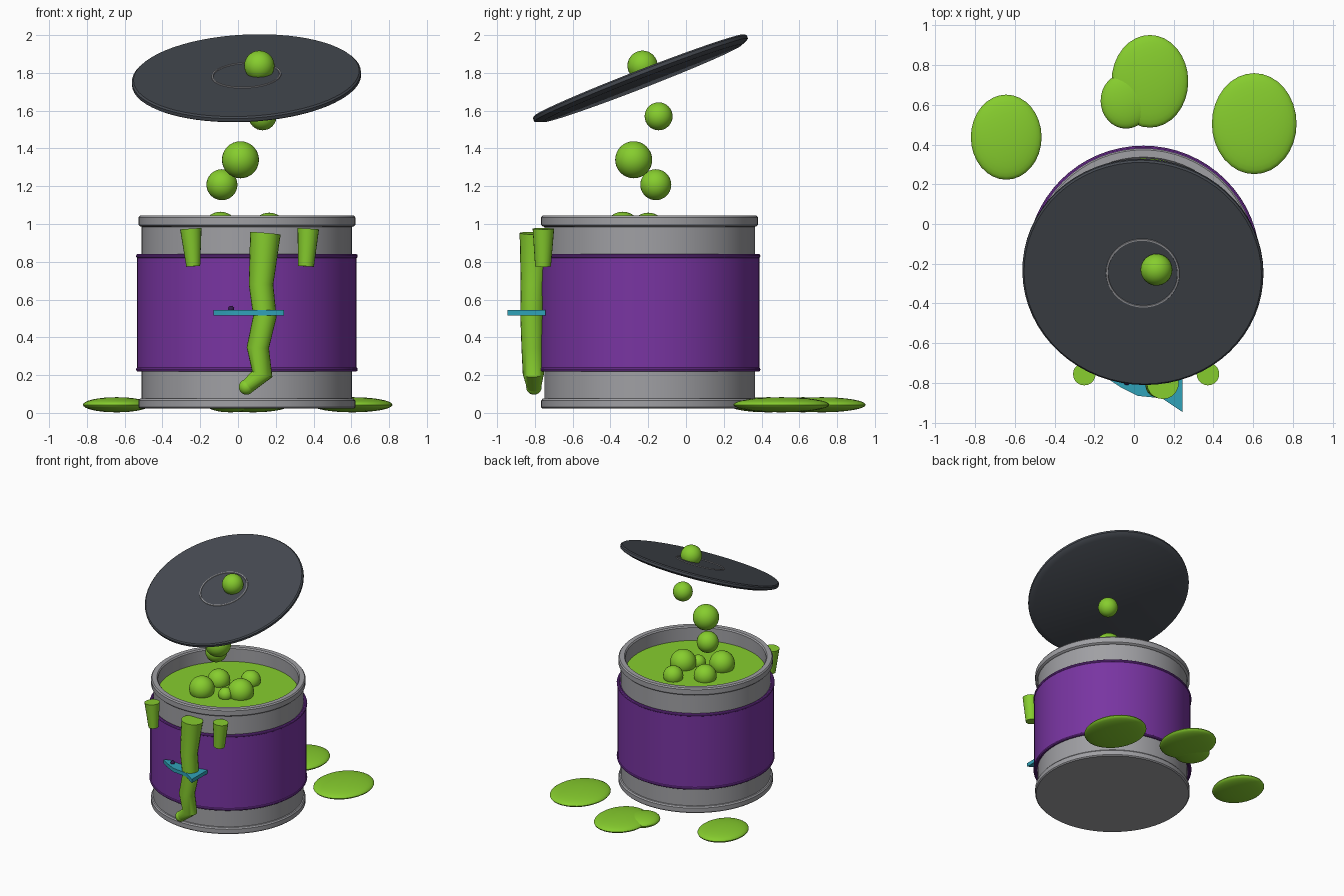
import bpy, bmesh, math
from mathutils import Matrix, Vector

if "Cube" in bpy.data.objects:
    bpy.data.objects.remove(bpy.data.objects["Cube"])

CX, CY = 0.047, -0.193      # drum axis


def material(name, rgb):
    m = bpy.data.materials.new(name)
    m.diffuse_color = (*rgb, 1)
    m.use_nodes = True
    m.node_tree.nodes["Principled BSDF"].inputs["Base Color"].default_value = m.diffuse_color
    return m


STEEL = material("grey steel", (0.35, 0.35, 0.37))
PURPLE = material("purple", (0.19, 0.035, 0.36))
DARK = material("dark lid grey", (0.06, 0.068, 0.082))
GREEN = material("slime green", (0.24, 0.61, 0.027))
TEAL = material("teal", (0.03, 0.36, 0.48))
INK = material("dark purple", (0.035, 0.01, 0.08))


def finish(name, bm, mat, matrix=None):
    bmesh.ops.recalc_face_normals(bm, faces=bm.faces)
    me = bpy.data.meshes.new(name)
    bm.to_mesh(me)
    bm.free()
    me.materials.append(mat)
    ob = bpy.data.objects.new(name, me)
    if matrix:
        ob.matrix_world = matrix
    bpy.context.collection.objects.link(ob)
    bpy.ops.object.select_all(action='DESELECT')
    ob.select_set(True)
    bpy.context.view_layer.objects.active = ob
    bpy.ops.object.shade_smooth_by_angle(angle=math.radians(35))
    return ob


def lathe(name, profile, mat, matrix, closed=False, n=64):
    """Spin (radius, height) points about z; closed joins last point to first."""
    bm = bmesh.new()
    vs = [bm.verts.new((r, 0, z)) for r, z in profile]
    es = [bm.edges.new(p) for p in zip(vs, vs[1:])]
    if closed:
        es.append(bm.edges.new((vs[-1], vs[0])))
    bmesh.ops.spin(bm, geom=vs + es, cent=(0, 0, 0), axis=(0, 0, 1),
                   angle=math.tau, steps=n)
    bmesh.ops.remove_doubles(bm, verts=bm.verts, dist=0.0005)
    return finish(name, bm, mat, matrix)


def blob(name, pos, size, mat=GREEN):
    """Ellipsoid with the given half sizes."""
    bm = bmesh.new()
    bmesh.ops.create_uvsphere(bm, u_segments=32, v_segments=16, radius=1)
    bmesh.ops.scale(bm, vec=size, verts=bm.verts)
    return finish(name, bm, mat, Matrix.Translation(pos))


def tube(name, points, n=20):
    """Flat-capped tube through (x, y, z, radius) points."""
    bm = bmesh.new()
    ps = [Vector(p[:3]) for p in points]
    rings = []
    for i, p in enumerate(ps):
        d = (ps[min(i + 1, len(ps) - 1)] - ps[max(i - 1, 0)]).normalized()
        side = Vector((0, 1, 0)).cross(d).normalized()
        front = d.cross(side)
        rings.append([bm.verts.new(p + points[i][3] * (
            side * math.cos(math.tau * k / n) + front * math.sin(math.tau * k / n)))
            for k in range(n)])
    for a, b in zip(rings, rings[1:]):
        for k in range(n):
            bm.faces.new((a[k], a[(k + 1) % n], b[(k + 1) % n], b[k]))
    bm.faces.new(rings[0])
    bm.faces.new(rings[-1])
    return finish(name, bm, GREEN)


# Drum: open shell with bevelled rims
drum = Matrix.Translation((CX, CY, 0))
lathe("drum_shell", [
    (0, 0.022), (0.566, 0.022), (0.574, 0.03), (0.574, 0.065), (0.566, 0.075),
    (0.557, 0.077), (0.557, 0.985), (0.566, 0.987), (0.574, 0.995),
    (0.574, 1.035), (0.566, 1.045), (0.53, 1.045), (0.522, 1.035),
    (0.522, 0.9)], STEEL, drum)

# Painted band with edge beads
lathe("purple_band", [(0.55, 0.23), (0.581, 0.23), (0.581, 0.83), (0.55, 0.83)],
      PURPLE, drum, True)
for z, name in ((0.23, "lower_band_bead"), (0.83, "upper_band_bead")):
    circle = [(0.575 + 0.012 * math.cos(math.tau * k / 10),
               z + 0.012 * math.sin(math.tau * k / 10)) for k in range(10)]
    lathe(name, circle, PURPLE, drum, True)

# Slime surface and bubbles: (right, depth, height, radius) along a diagonal
lathe("slime_surface", [(0, 0.93), (0.524, 0.93), (0.524, 0.90), (0, 0.90)], GREEN, drum)
s, c = math.sin(math.radians(35)), math.cos(math.radians(35))
for u, v, h, r in ((-0.196, -0.036, 0.04, 0.095), (-0.07, 0.145, 0.024, 0.085),
                   (0.093, -0.073, 0.032, 0.098), (0.167, 0.145, 0.024, 0.075),
                   (-0.02, -0.1, 0.02, 0.055)):
    blob("slime_bubble", (CX + c * u - s * v, CY + s * u + c * v, 0.93 + h), (r, r, r))

# Bubbles flying out of the drum
for x, y, z, r in ((0.113, -0.23, 1.838, 0.08), (0.13, -0.145, 1.57, 0.074),
                   (0.013, -0.277, 1.34, 0.098), (-0.085, -0.16, 1.208, 0.082)):
    blob("flying_bubble", (x, y, z), (r, r, r))

# Tilted lid with a thin ring
lid = (Matrix.Translation((0.045, -0.24, 1.768))
       @ Matrix.Rotation(math.radians(-2.8), 4, 'Y')
       @ Matrix.Rotation(math.radians(21.2), 4, 'X'))
lathe("lid", [(0, 0.02), (0.598, 0.02), (0.607, 0.012), (0.607, -0.006),
              (0.598, -0.012), (0.565, -0.025), (0, -0.025)], DARK, lid)
lathe("lid_ring", [(0.186, 0.018), (0.184, 0.025), (0.176, 0.025), (0.174, 0.018)],
      STEEL, lid, True)

# Drips on the front
tube("long_drip", [(0.145, -0.80, 0.95, 0.081), (0.122, -0.81, 0.68, 0.065),
                   (0.142, -0.815, 0.51, 0.062), (0.105, -0.812, 0.345, 0.059),
                   (0.128, -0.808, 0.205, 0.056), (0.045, -0.805, 0.135, 0.038)])
blob("drip_tip", (0.045, -0.805, 0.137), (0.041, 0.041, 0.041))
tube("left_drip", [(-0.25, -0.755, 0.975, 0.057), (-0.237, -0.757, 0.776, 0.037)])
tube("right_drip", [(0.372, -0.755, 0.975, 0.057), (0.36, -0.757, 0.776, 0.042)])

# Flat fish caught in the slime
outline = [(-0.13, -0.78), (-0.07, -0.82), (0.02, -0.865), (0.14, -0.877),
           (0.243, -0.945), (0.243, -0.745), (0.14, -0.76), (0.02, -0.745), (-0.07, -0.75)]
bm = bmesh.new()
face = bm.faces.new([bm.verts.new((x, y, 0.516)) for x, y in outline])
up = bmesh.ops.extrude_face_region(bm, geom=[face])["geom"]
bmesh.ops.translate(bm, vec=(0, 0, 0.03),
                    verts=[g for g in up if isinstance(g, bmesh.types.BMVert)])
finish("fish_body", bm, TEAL)
blob("fish_eye", (-0.036, -0.795, 0.55), (0.016, 0.016, 0.016), INK)

# Puddles on the ground behind the drum
for x, y, rx, ry in ((-0.643, 0.437, 0.178, 0.214), (0.08, 0.718, 0.193, 0.233),
                     (-0.04, 0.62, 0.128, 0.14), (0.605, 0.505, 0.213, 0.254)):
    blob("puddle", (x, y, 0.043), (rx, ry, 0.04))
